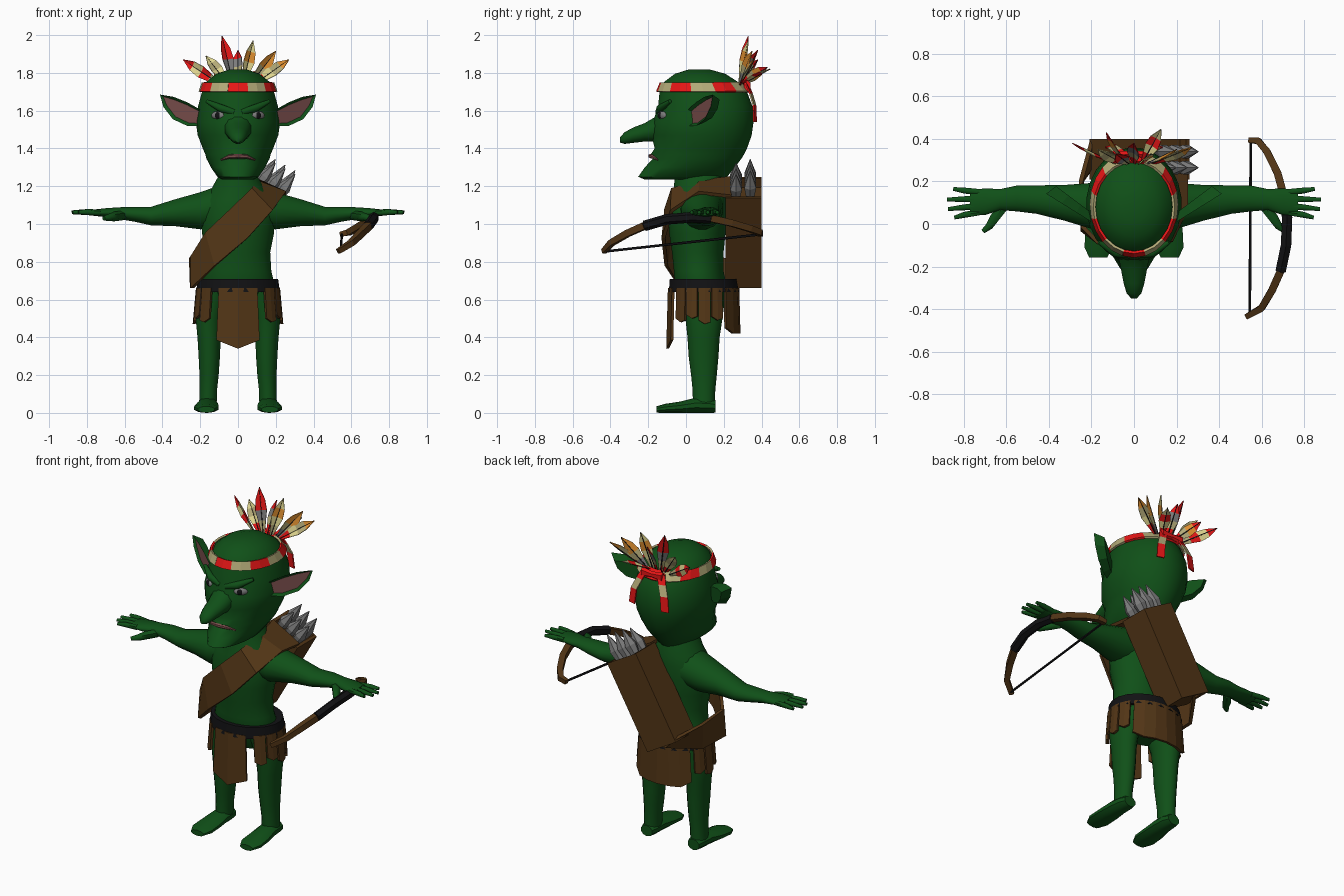
import bpy, bmesh, math
from mathutils import Vector

if "Cube" in bpy.data.objects:
    bpy.data.objects.remove(bpy.data.objects["Cube"])

COLOURS = {
    "skin_green": (.005, .08, .009), "red": (.8, .008, .008), "tan": (.46, .41, .19),
    "brown": (.085, .036, .008), "black": (.006, .006, .007), "grey": (.2, .2, .2),
    "pink": (.19, .075, .07), "orange": (.75, .28, .03), "yellow": (.75, .68, .28)}
MATS = {}
for key, c in COLOURS.items():
    MATS[key] = bpy.data.materials.new(key)
    MATS[key].diffuse_color = (*c, 1)


def finish(name, bm, mats, smooth=0, mirror=False, solid=0):
    """Turn a bmesh into an object with its colours, shading and modifiers."""
    if not solid:
        bmesh.ops.recalc_face_normals(bm, faces=bm.faces)
    me = bpy.data.meshes.new(name)
    bm.to_mesh(me)
    bm.free()
    ob = bpy.data.objects.new(name, me)
    bpy.context.collection.objects.link(ob)
    for m in mats:
        me.materials.append(MATS[m])
    if smooth:
        bpy.ops.object.select_all(action='DESELECT')
        ob.select_set(True)
        bpy.context.view_layer.objects.active = ob
        bpy.ops.object.shade_smooth_by_angle(angle=math.radians(smooth))
    if solid:
        mod = ob.modifiers.new("thickness", 'SOLIDIFY')
        mod.thickness, mod.offset = solid, 0
    if mirror:
        ob.modifiers.new("mirror", 'MIRROR')
    return ob


def skin(bm, rings):
    """Bridge rows of points into a closed tube with end caps."""
    rows = [[bm.verts.new(p) for p in r] for r in rings]
    n = len(rows[0])
    for a, b in zip(rows, rows[1:]):
        for i in range(n):
            j = (i + 1) % n
            bm.faces.new((a[i], a[j], b[j], b[i]))
    bm.faces.new(rows[0])
    bm.faces.new(rows[-1])


def loft(name, mat, axis, rings, n=16, mirror=False, smooth=50):
    """Elliptic sections (position, centre a, centre b, radius a, radius b) along an axis."""
    out = []
    for t, a, b, ra, rb in rings:
        row = []
        for i in range(n):
            w = math.tau * (i + .5) / n
            u, v = a + ra * math.cos(w), b + rb * math.sin(w)
            row.append({'x': (t, u, v), 'y': (u, t, v), 'z': (u, v, t)}[axis])
        out.append(row)
    bm = bmesh.new()
    skin(bm, out)
    return finish(name, bm, [mat], smooth, mirror)


def tube(name, mat, pts, radii, n=6, mirror=False, smooth=0):
    """Tapered tube along a path of points."""
    pts = [Vector(p) for p in pts]
    out = []
    for k, p in enumerate(pts):
        d = (pts[min(k + 1, len(pts) - 1)] - pts[max(k - 1, 0)]).normalized()
        ref = Vector((0, 0, 1)) if abs(d.z) < .9 else Vector((0, 1, 0))
        s = d.cross(ref).normalized()
        u = s.cross(d)
        r = radii[k] if isinstance(radii, (list, tuple)) else radii
        out.append([p + r * (s * math.cos(w) + u * math.sin(w))
                    for w in (math.tau * (i + .5) / n for i in range(n))])
    bm = bmesh.new()
    skin(bm, out)
    return finish(name, bm, [mat], smooth, mirror)


def sheet(name, mats, rows, solid, colour=lambda i, j: 0, mirror=False):
    """Thin grid of quads, coloured per cell."""
    bm = bmesh.new()
    vs = [[bm.verts.new(p) for p in r] for r in rows]
    for i in range(len(vs) - 1):
        for j in range(len(vs[0]) - 1):
            f = bm.faces.new((vs[i][j], vs[i][j + 1], vs[i + 1][j + 1], vs[i + 1][j]))
            f.material_index = colour(i, j)
    return finish(name, bm, mats, mirror=mirror, solid=solid)


# Head and torso: (z, front y, back y, half width)
HEAD = [(1.235, -.22, .2, .085), (1.25, -.255, .22, .11), (1.30, -.22, .26, .145),
        (1.345, -.178, .295, .168), (1.37, -.188, .31, .175), (1.40, -.168, .325, .188),
        (1.47, -.185, .35, .215), (1.54, -.178, .36, .225), (1.62, -.15, .355, .214),
        (1.70, -.142, .325, .192), (1.75, -.12, .28, .172), (1.795, -.06, .21, .115),
        (1.817, .01, .13, .05)]
TORSO = [(.54, -.0, .19, .13), (.66, -.06, .22, .2), (.75, -.065, .2, .178),
         (.85, -.075, .2, .172), (.95, -.09, .21, .192), (1.05, -.09, .22, .2),
         (1.13, -.08, .22, .18), (1.19, -.065, .22, .14), (1.27, -.06, .2, .095)]
for name, prof in (("head", HEAD), ("torso", TORSO)):
    loft(name, "skin_green", 'z', [(z, 0, (f + b) / 2, w, (b - f) / 2) for z, f, b, w in prof], 24)

# Face
loft("nose", "skin_green", 'y', [(-.11, 0, 1.535, .07, .1), (-.17, 0, 1.50, .072, .065),
     (-.22, 0, 1.485, .062, .05), (-.28, 0, 1.47, .05, .042), (-.325, 0, 1.455, .036, .032),
     (-.35, 0, 1.445, .014, .014)], 12)
tube("brow", "skin_green", [(.02, -.145, 1.59), (.09, -.135, 1.613), (.165, -.085, 1.65)],
     [.018, .022, .01], 8, True, 60)
tube("lips", "pink", [(-.09, -.15, 1.34), (-.045, -.18, 1.357), (0, -.189, 1.36),
     (.045, -.18, 1.357), (.09, -.15, 1.34)], [.004, .011, .012, .011, .004], 6)
for name, mat, y, r, sz in (("eye", "grey", -.127, .04, (1, .35, .55)),
                            ("pupil", "black", -.137, .018, (1, .4, 1))):
    bm = bmesh.new()
    bmesh.ops.create_uvsphere(bm, u_segments=12, v_segments=8, radius=r)
    c, s = math.cos(.58), math.sin(.58)
    for v in bm.verts:
        p = Vector((v.co.x * sz[0], v.co.y * sz[1], v.co.z * sz[2]))
        v.co = (.108 + c * p.x - s * p.y, y + s * p.x + c * p.y, 1.575 + p.z)
    finish(name, bm, [mat], 60, True)

# Ears: outline leaning backwards, with an inset pink hollow
bm = bmesh.new()
outline = [(.19, 1.52), (.27, 1.52), (.345, 1.555), (.395, 1.62), (.413, 1.685),
           (.34, 1.673), (.27, 1.645), (.19, 1.60)]
front = [bm.verts.new((x, .01 + (x - .2) * .62, z)) for x, z in outline]
back = [bm.verts.new((.18 + (x - .18) * .8, .05 + (x - .2) * .6, 1.58 + (z - 1.58) * .75))
        for x, z in outline]
inner = bm.faces.new(front)
bm.faces.new(back[::-1])
for i in range(8):
    j = (i + 1) % 8
    bm.faces.new((front[j], front[i], back[i], back[j]))
bmesh.ops.recalc_face_normals(bm, faces=bm.faces)
bmesh.ops.inset_individual(bm, faces=[inner], thickness=.016, depth=-.012)
inner.material_index = 1
finish("ear", bm, ["skin_green", "pink"], 0, True)

# Arms, hands, legs and feet
loft("arm", "skin_green", 'x', [(.06, .08, 1.10, .12, .12), (.2, .085, 1.07, .11, .10),
     (.33, .1, 1.06, .085, .073), (.46, .115, 1.042, .068, .05), (.55, .12, 1.052, .062, .04),
     (.63, .115, 1.057, .05, .032), (.70, .105, 1.06, .064, .024), (.77, .1, 1.06, .06, .016)],
     16, True)
for i, (tip, y0, y1) in enumerate([(.85, .15, .165), (.88, .118, .115), (.875, .086, .07),
                                   (.845, .055, .03)]):
    tube(f"finger_{i + 1}", "skin_green", [(.73, y0, 1.06), (.8, (y0 + y1) / 2, 1.063), (tip, y1, 1.062)],
         [.017, .016, .01], 6, True, 60)
tube("thumb", "skin_green", [(.61, .085, 1.045), (.655, .03, 1.04), (.68, -.01, 1.035), (.71, -.035, 1.03)],
     [.025, .026, .02, .012], 6, True, 60)
loft("leg", "skin_green", 'z', [(.03, .16, .095, .048, .058), (.12, .157, .095, .047, .06),
     (.2, .153, .095, .052, .068), (.3, .152, .093, .058, .079), (.4, .153, .093, .063, .085),
     (.5, .152, .095, .074, .098), (.64, .125, .09, .085, .12)], 14, True)
loft("foot", "skin_green", 'y', [(-.157, .168, .018, .045, .017), (-.11, .168, .024, .068, .024),
     (-.03, .166, .03, .066, .03), (.05, .162, .04, .058, .04), (.12, .16, .038, .052, .038),
     (.157, .16, .034, .04, .033)], 10, True, 40)

# Belt and torn skirt panels hung around the hips
loft("belt", "black", 'z', [(.64, 0, .095, .225, .188), (.71, 0, .09, .215, .178)], 20)


def hip(deg, z):
    a, k = math.radians(deg), (.66 - z) * .09
    return ((.216 + k) * math.sin(a), .093 - (.182 + k * .3) * math.cos(a), z)


def panel(name, cols, mirror=False):
    sheet(name, ["brown"], [[hip(a, .66) for a, z in cols], [hip(a, z) for a, z in cols]],
          .014, mirror=mirror)


panel("front_flap", [(-28, .385), (0, .34), (28, .385)])
panel("back_panel", [(128, .45), (145, .42), (162, .42), (180, .42), (198, .42), (215, .42), (232, .45)])
for i, (a, z) in enumerate([(40, .48), (61, .50), (82, .47), (103, .49)]):
    panel(f"side_strip_{i + 1}", [(a, z + .02), (a + 10, z), (a + 19, z + .01)], True)

# Quiver, slanted across the back
d, side = Vector((.5, 0, .866)), Vector((.866, 0, -.5))
mid = Vector((.025, .305, .955))
bm = bmesh.new()
skin(bm, [[mid + d * h + side * sx * w + Vector((0, sy * .095, 0))
           for sx, sy in ((-1, -1), (1, -1), (1, 1), (-1, 1))]
          for h, w in ((-.275, .1125), (.275, .1125), (.275, .095), (.22, .095))])
finish("quiver", bm, ["brown"])
for i in range(6):
    base = mid + d * .24 + side * (i % 3 - 1) * .06 + Vector((0, -.04 if i < 3 else .035, 0))
    tip = base + Vector((.105, 0, .13 + .02 * (i // 3)))
    tube(f"arrow_{i + 1}", "grey", [base, base.lerp(tip, .45), tip], [.022, .036, .002], 6)

# Strap over the shoulder, across the chest and round the side
UPPER = [(.07, .24, 1.245), (.095, .07, 1.225), (.07, -.07, 1.185), (-.04, -.105, 1.08),
         (-.17, -.085, .955), (-.243, -.01, .83), (-.25, .2, .82), (-.2, .385, .79)]
LOWER = [(.25, .24, 1.145), (.25, .07, 1.165), (.18, -.075, 1.07), (.05, -.12, .925),
         (-.12, -.105, .78), (-.243, -.03, .66), (-.245, .2, .67), (-.12, .385, .715)]
sheet("strap", ["brown"], [UPPER, LOWER], .02)

# Bow: two limbs, dark grip and string
LIMB = [(.53, -.435, .855), (.60, -.395, .90), (.65, -.31, .95), (.69, -.22, .99),
        (.715, -.1, 1.025), (.72, .03, 1.035), (.705, .13, 1.03), (.675, .24, 1.005),
        (.625, .34, .975), (.585, .39, .955), (.54, .395, .945)]
tube("bow_limb_front", "brown", LIMB[:4], [.018, .022, .025, .026], 4)
tube("bow_grip", "black", LIMB[3:7], .028, 6)
tube("bow_limb_back", "brown", LIMB[6:], [.026, .025, .024, .022, .018], 4)
tube("bow_string", "black", [(.545, -.425, .855), (.55, .395, .945)], .007, 5)

# Headband: ring of alternating colours, closing at the back
rows = []
for z, rx, ry, cy in ((1.70, .203, .245, .092), (1.748, .186, .213, .08)):
    rows.append([(rx * math.sin(a), cy - ry * math.cos(a), z)
                 for a in (math.radians(15 * i - 15) for i in range(25))])
sheet("headband", ["red", "tan"], rows, .012, lambda i, j: (j // 2) % 2)

# Knot and hanging ribbons
loft("knot", "red", 'x', [(-.07, .325, 1.73, .02, .03), (0, .33, 1.73, .014, .018),
                          (.07, .325, 1.73, .02, .03)], 6, smooth=0)
sheet("ribbon", ["red", "tan"], [[(.03 + k * x, y, z), (.075 + k * x, y - .012, z)] for k, x, y, z in (
    (1, 0, .325, 1.75), (1, .025, .35, 1.69), (1, .05, .368, 1.63), (1, .06, .372, 1.54))],
    .008, lambda i, j: (0, 1, 0)[i], True)

# Feathers fanned out behind the headband: tip point and colours from root to tip
FEATHERS = [((-.29, .38, 1.87), "tan red yellow red"), ((-.17, .35, 1.89), "red yellow tan yellow"),
            ((-.13, .43, 1.83), "red tan orange red"), ((-.085, .33, 1.995), "tan grey red red"),
            ((0, .38, 1.92), "red tan grey red"), ((.08, .33, 1.97), "tan yellow orange yellow"),
            ((.127, .445, 1.82), "red yellow red tan"), ((.2, .35, 1.915), "grey tan orange orange"),
            ((.27, .36, 1.87), "red yellow tan orange")]
PROFILE = [(0, .008), (.3, .022), (.52, .033), (.75, .027), (1, .001)]
for k, (tip, cols) in enumerate(FEATHERS):
    tip = Vector(tip)
    root = Vector((tip.x * .3, .285, 1.735))
    ax = (tip - root).normalized()
    wide = ax.cross(Vector((.55 * (-1) ** k, 1, 0))).normalized()
    out = ax.cross(wide)
    rows = [[root.lerp(tip, t) + wide * w * s + out * w * .3 * abs(s) for s in (-1, 0, 1)]
            for t, w in PROFILE]
    sheet(f"feather_{k + 1}", cols.split(), rows, .004, lambda i, j: i)
    tube(f"feather_quill_{k + 1}", "black", [root, tip], [.005, .003], 4)

for m in bpy.data.materials:
    if m.users and not m.is_grease_pencil:
        m.use_nodes = True
        m.node_tree.nodes["Principled BSDF"].inputs["Base Color"].default_value = m.diffuse_color
